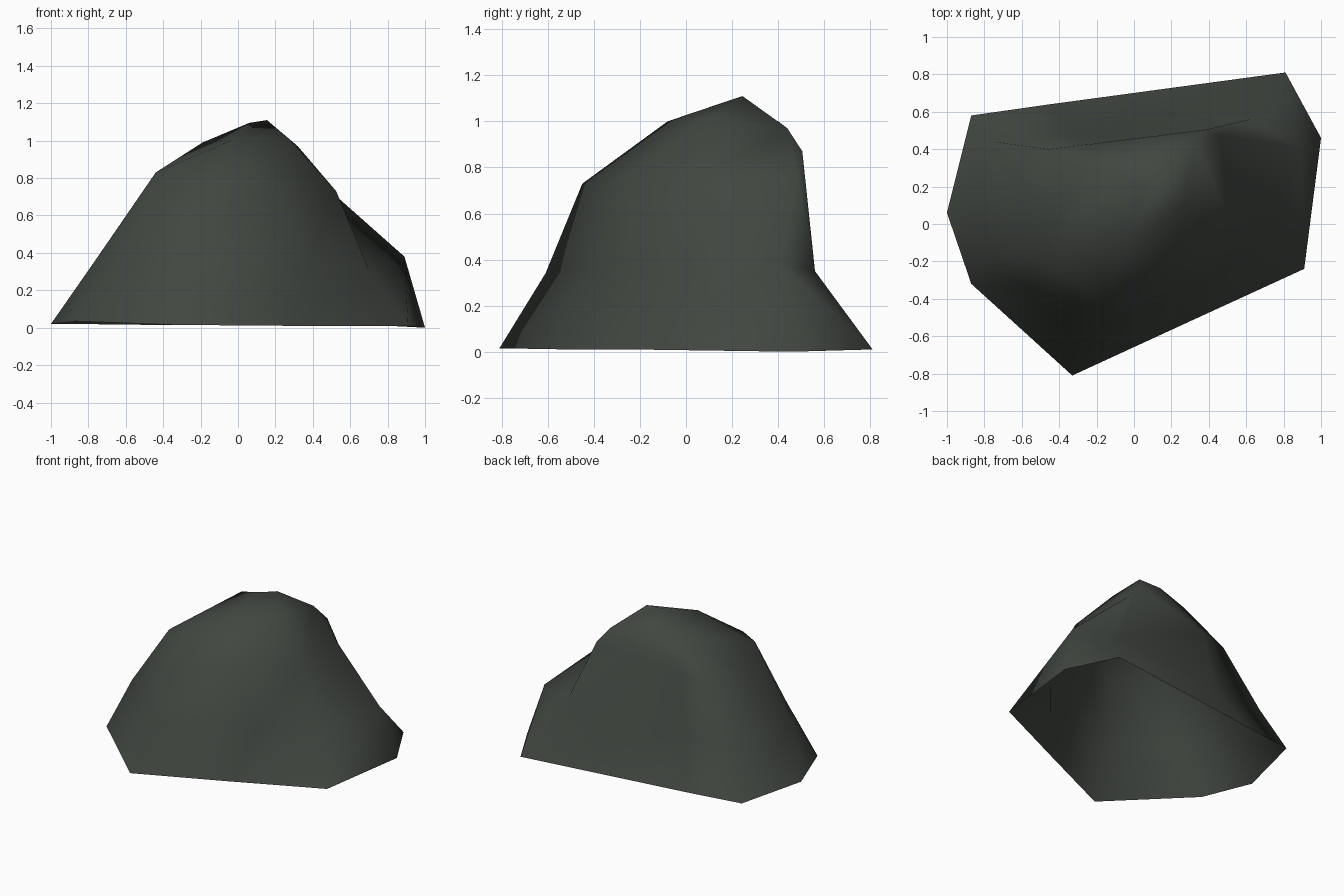
import bpy
import bmesh

default_cube = bpy.data.objects.get("Cube")
if default_cube:
    bpy.data.objects.remove(default_cube, do_unlink=True)


def make_material(name, colour):
    material = bpy.data.materials.new(name)
    material.use_nodes = True
    material.diffuse_color = colour
    shader = next(n for n in material.node_tree.nodes if n.type == "BSDF_PRINCIPLED")
    shader.inputs["Base Color"].default_value = colour
    shader.inputs["Roughness"].default_value = 0.9
    return material


def build_boulder(name, rings, material):
    """Join rings of equal length with triangles, leaving the underside open."""
    bm = bmesh.new()
    loops = [[bm.verts.new(point) for point in ring] for ring in rings]
    count = len(loops[0])
    for lower, upper in zip(loops, loops[1:]):
        for i in range(count):
            j = (i + 1) % count
            bm.faces.new((lower[i], lower[j], upper[i]))
            bm.faces.new((lower[j], upper[j], upper[i]))
    # Corners that coincide collapse into single corners
    bmesh.ops.remove_doubles(bm, verts=bm.verts[:], dist=0.001)
    # The rings run clockwise, so turn the faces outwards
    bmesh.ops.reverse_faces(bm, faces=bm.faces[:])
    for face in bm.faces:
        face.smooth = True
    mesh = bpy.data.meshes.new(name)
    bm.to_mesh(mesh)
    bm.free()
    mesh.materials.append(material)
    boulder = bpy.data.objects.new(name, mesh)
    bpy.context.collection.objects.link(boulder)
    return boulder


# Corners used by more than one column of a ring
back_foot, left_foot = (.81, .81, .01), (-.87, -.32, .035)
back_flank, right_flank, left_flank = (.62, .56, .35), (.89, .41, .38), (-.77, -.16, .35)
right_shoulder, left_shoulder = (.45, .48, .77), (-.44, -.19, .83)
right_crown, front_crown, left_crown = (.32, .44, .97), (-.04, -.08, 1), (-.19, .31, .99)
summit, ridge_end = (.155, .245, 1.11), (.06, .2, 1.095)

# Each ring runs clockwise, starting at the back corner on the +x side
ground_ring = [
    back_foot, back_foot, back_foot, (1, .46, 0), (.91, -.24, .01), (.3, -.52, .01),
    (-.33, -.81, .015), left_foot, left_foot, (-1, .06, .02),
    (-.87, .58, .02), (-.45, .64, .015),
]
flank_ring = [
    back_flank, back_flank, right_flank, right_flank, (.7, -.05, .31), (.4, -.33, .37),
    (-.29, -.61, .34), (-.61, -.33, .36), left_flank, left_flank,
    (-.75, .44, .34), (-.33, .47, .35),
]
shoulder_ring = [
    (.39, .505, .87), right_shoulder, right_shoulder, right_shoulder,
    (.525, 0, .73), (.18, -.3, .74),
    (-.16, -.45, .73), left_shoulder, left_shoulder, (-.49, .1, .75),
    (-.46, .4, .74), (-.25, .425, .78),
]
crown_ring = [
    right_crown, right_crown, right_crown, right_crown, (.27, .1, 1.01), front_crown,
    front_crown, left_crown, left_crown, left_crown,
    left_crown, (.1, .4, 1),
]
# The top is a short ridge
ridge_ring = [summit] * 6 + [ridge_end] * 6

stone = make_material("dark_grey_green_stone", (.053, .062, .052, 1))
build_boulder(
    "boulder", [ground_ring, flank_ring, shoulder_ring, crown_ring, ridge_ring], stone)
